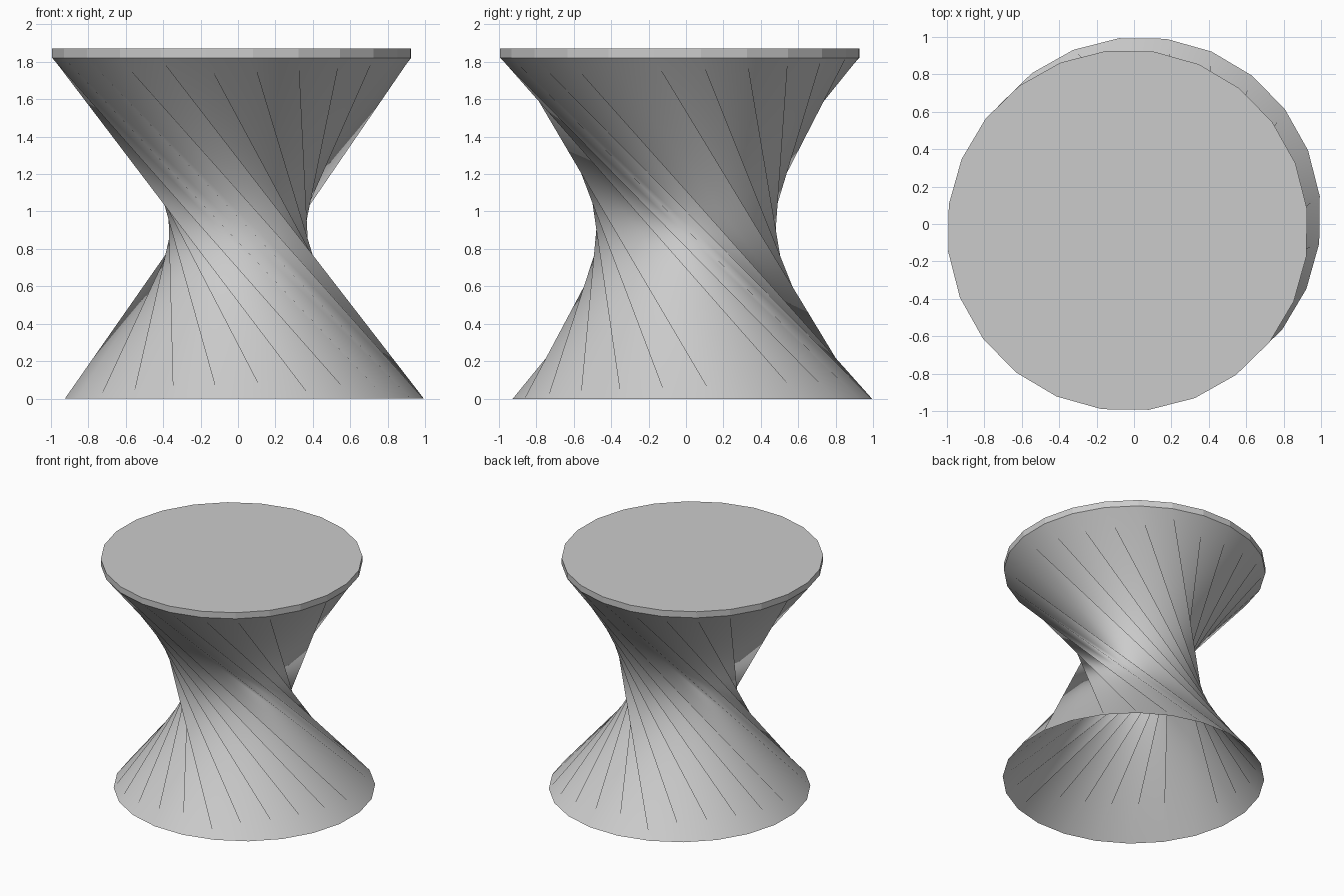
import bpy, bmesh
from math import cos, sin, radians

cube = bpy.data.objects.get("Cube")
if cube:
    bpy.data.objects.remove(cube, do_unlink=True)

SIDES = 24
STEP = 360 / SIDES
RADIUS = 0.966
PHASE = 6.8        # angle of the first corner
SHIFT = 0.034      # the two rims sit slightly off centre, in opposite directions
TWIST = 9          # rim corners between the two ends of each straight edge
SEAT_Z, TOP_Z = 1.82, 1.87

grey = bpy.data.materials.new("plain_grey")
grey.use_nodes = True
colour = (0.6, 0.6, 0.6, 1)
grey.diffuse_color = colour
grey.node_tree.nodes["Principled BSDF"].inputs["Base Color"].default_value = colour


def ring(bm, centre, z):
    angles = [radians(PHASE + i * STEP) for i in range(SIDES)]
    return [bm.verts.new((centre + RADIUS * cos(a), centre + RADIUS * sin(a), z))
            for a in angles]


def finish(bm, name, smooth):
    mesh = bpy.data.meshes.new(name)
    for face in bm.faces:
        face.smooth = smooth
    bm.to_mesh(mesh)
    bm.free()
    mesh.materials.append(grey)
    obj = bpy.data.objects.new(name, mesh)
    bpy.context.collection.objects.link(obj)


# Twisted open pedestal: straight edges join rim corners, and the fold
# direction between them alternates by quadrant
bm = bmesh.new()
low = ring(bm, SHIFT, 0)
high = ring(bm, -SHIFT, SEAT_Z)
for i in range(SIDES):
    t0, t1 = high[i], high[(i + 1) % SIDES]
    b0, b1 = low[(i + TWIST) % SIDES], low[(i + TWIST + 1) % SIDES]
    if ((i + 2) // 6) % 2 == 0:
        tris = ((b0, b1, t1), (b0, t1, t0))
    else:
        tris = ((b0, b1, t0), (b1, t1, t0))
    for tri in tris:
        bm.faces.new(tri)
finish(bm, "twisted_pedestal", True)

# Thin flat seat slab
bm = bmesh.new()
under = ring(bm, -SHIFT, SEAT_Z)
upper = ring(bm, -SHIFT, TOP_Z)
for i in range(SIDES):
    j = (i + 1) % SIDES
    bm.faces.new((under[i], under[j], upper[j], upper[i]))
bm.faces.new(upper)
bm.faces.new(under[::-1])
finish(bm, "seat_slab", False)
